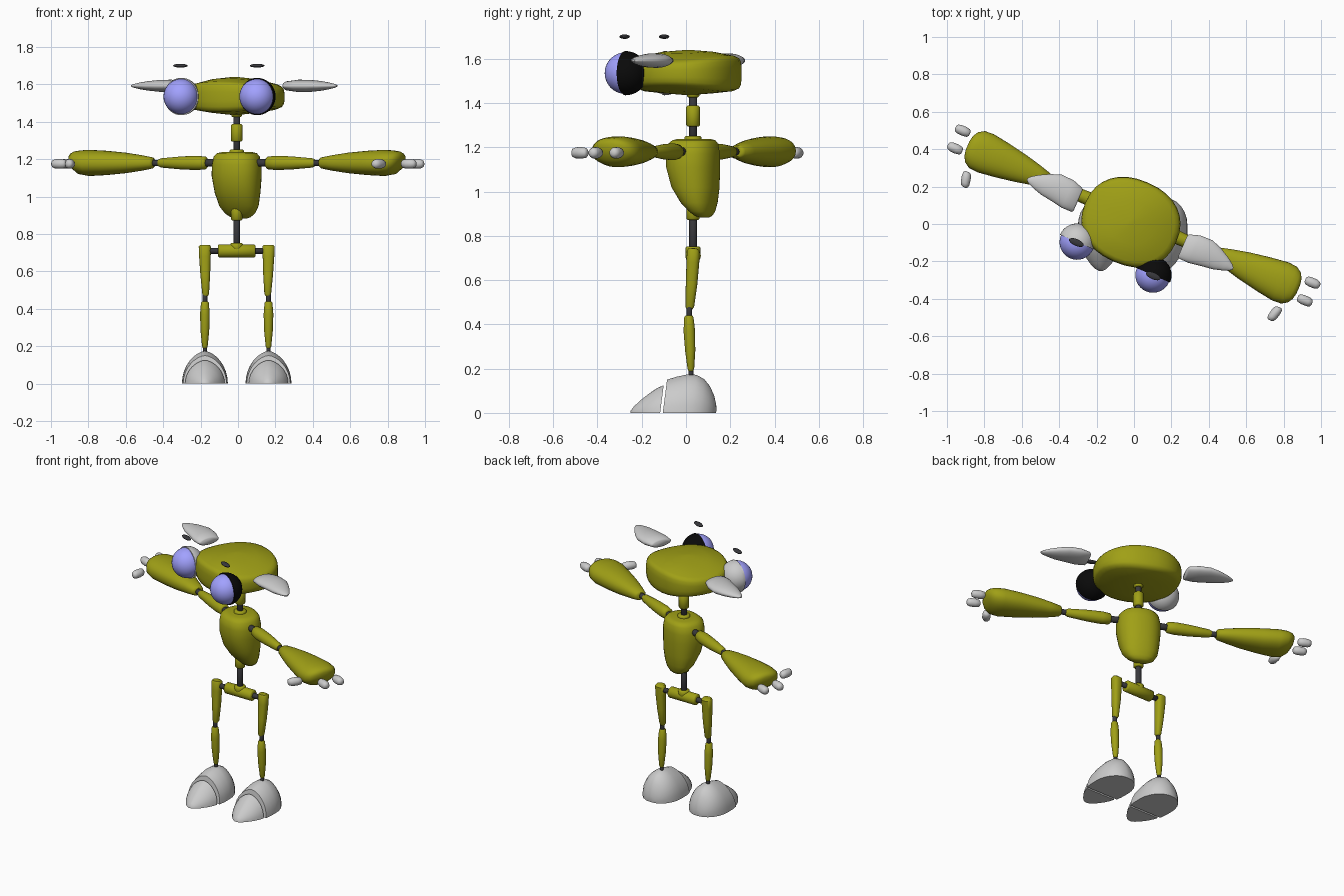
import bpy, bmesh, math
from mathutils import Matrix

if "Cube" in bpy.data.objects:
    bpy.data.objects.remove(bpy.data.objects["Cube"], do_unlink=True)


def material(name, color):
    m = bpy.data.materials.new(name)
    m.use_nodes = True
    m.diffuse_color = color
    m.node_tree.nodes["Principled BSDF"].inputs["Base Color"].default_value = color
    return m


OLIVE = material("olive", (0.35, 0.35, 0.008, 1))
DARK = material("dark_rod", (0.04, 0.04, 0.045, 1))
BLACK = material("black", (0.003, 0.003, 0.003, 1))
LILAC = material("lilac", (0.36, 0.36, 1.0, 1))
GREY = None

# Legs face straight ahead; the upper body is turned about the spine
LEGS = Matrix.Translation((-0.007, 0.025, 0))
BODY = Matrix.Translation((-0.007, 0.032, 0)) @ Matrix.Rotation(math.radians(-23.5), 4, "Z")
SEG = 32
made = []


def finish(name, bm, mat, frame):
    bmesh.ops.recalc_face_normals(bm, faces=bm.faces)
    mesh = bpy.data.meshes.new(name)
    bm.to_mesh(mesh)
    bm.free()
    mesh.transform(frame)
    if mat:
        mesh.materials.append(mat)
    obj = bpy.data.objects.new(name, mesh)
    bpy.context.collection.objects.link(obj)
    made.append(obj)
    return obj


def skin(bm, loops):
    """Bridge successive vertex loops and cap both ends."""
    for a, b in zip(loops, loops[1:]):
        n = len(a)
        for i in range(n):
            j = (i + 1) % n
            bm.faces.new((a[i], a[j], b[j], b[i]))
    bm.faces.new(loops[0])
    bm.faces.new(loops[-1])


def loft(name, rings, axis, mat, frame, power=2.0):
    """Rings are (position, centre a, centre b, radius a, radius b) along an axis."""
    place = {"x": lambda s, a, b: (s, a, b),
             "y": lambda s, a, b: (a, s, b),
             "z": lambda s, a, b: (a, b, s)}[axis]
    bm = bmesh.new()
    loops = []
    for s, ca, cb, ra, rb in rings:
        loop = []
        for i in range(SEG):
            t = math.tau * i / SEG
            c, d = math.cos(t), math.sin(t)
            a = ca + ra * math.copysign(abs(c) ** (2 / power), c)
            b = cb + rb * math.copysign(abs(d) ** (2 / power), d)
            loop.append(bm.verts.new(place(s, a, b)))
        loops.append(loop)
    skin(bm, loops)
    return finish(name, bm, mat, frame)


def rod(name, start, end, r, axis, mat, frame, a=0, b=0, soft=0.006):
    """Cylinder with softened rims."""
    k = soft if end > start else -soft
    steps = ((start, r - soft), (start + k, r), (end - k, r), (end, r - soft))
    return loft(name, [(s, a, b, q, q) for s, q in steps], axis, mat, frame)


def ball(name, centre, size, mat, frame, half=False):
    bm = bmesh.new()
    bmesh.ops.create_uvsphere(bm, u_segments=32, v_segments=20, radius=1)
    if half:
        geom = bm.verts[:] + bm.edges[:] + bm.faces[:]
        bmesh.ops.bisect_plane(bm, geom=geom, plane_co=(0, 0, 0), plane_no=(0, -1, 0),
                               clear_outer=True)
        bmesh.ops.holes_fill(bm, edges=[e for e in bm.edges if e.is_boundary], sides=0)
    shape = Matrix.Translation(centre) @ Matrix.Diagonal((*size, 1))
    return finish(name, bm, mat, frame @ shape)


def foot_part(name, x, sections):
    """Arched slices (y, half width, height), leaning back as they rise."""
    bm = bmesh.new()
    loops = []
    for y, w, h in sections:
        loop = []
        for i in range(SEG // 2 + 1):
            t = math.pi * i / (SEG // 2)
            c, z = math.cos(t), h * math.sin(t)
            loop.append(bm.verts.new((x + w * math.copysign(abs(c) ** 1.2, c), y + 0.13 * z, z)))
        loops.append(loop)
    skin(bm, loops)
    return finish(name, bm, GREY, LEGS)


# Torso, spine and neck
loft("torso", [(1.238, 0, 0.005, 0.08, 0.07), (1.232, 0, 0.004, 0.105, 0.092),
               (1.215, 0, 0, 0.122, 0.108), (1.17, 0, 0, 0.132, 0.115),
               (1.11, 0, 0, 0.133, 0.115), (1.02, 0, 0.012, 0.122, 0.102),
               (0.95, 0, 0.03, 0.108, 0.074), (0.91, 0, 0.044, 0.084, 0.05),
               (0.89, 0, 0.052, 0.056, 0.032), (0.882, 0, 0.055, 0.03, 0.015)],
     "z", OLIVE, BODY, 2.3)
rod("collar", 1.22, 1.252, 0.038, "z", OLIVE, BODY)
rod("neck_rod", 1.23, 1.46, 0.018, "z", DARK, BODY)
rod("neck_sleeve", 1.294, 1.388, 0.031, "z", OLIVE, BODY)
rod("neck_socket", 1.425, 1.47, 0.028, "z", OLIVE, BODY)
rod("waist_socket", 0.872, 0.95, 0.03, "z", OLIVE, BODY)
rod("spine_rod", 0.72, 0.9, 0.018, "z", DARK, BODY)

# Head: a soft disc, thinner toward its sides
head = loft("head", [(z, 0, -0.024, 0.265 * s, 0.23 * s) for z, s in (
    (1.436, 0.05), (1.444, 0.5), (1.452, 0.85), (1.462, 0.95), (1.48, 0.985), (1.51, 1),
    (1.56, 1), (1.59, 0.985), (1.607, 0.95), (1.615, 0.88), (1.632, 0.5), (1.64, 0.05))],
    "z", OLIVE, BODY, 2.25)
inverse = BODY.inverted()
for v in head.data.vertices:
    u = (inverse @ v.co).x / 0.265
    v.co.z = 1.53 + (v.co.z - 1.53) * (1 - 0.35 * u * u)

# Pelvis
rod("pelvis", -0.1, 0.1, 0.035, "x", OLIVE, LEGS, 0.007, 0.71)
rod("pelvis_socket", 0.71, 0.752, 0.034, "z", OLIVE, LEGS, 0, 0.007)
rod("hip_rod", -0.15, 0.15, 0.016, "x", DARK, LEGS, 0.007, 0.71)

for side, label in ((1, "left"), (-1, "right")):
    # Arm
    rod(label + "_shoulder_rod", side * 0.08, side * 0.2, 0.02, "x", DARK, BODY, 0, 1.18)
    loft(label + "_upper_arm", [(side * s, 0, 1.18, r, r) for s, r in (
        (0.175, 0.026), (0.183, 0.034), (0.23, 0.038), (0.32, 0.035), (0.44, 0.025),
        (0.455, 0.018))], "x", OLIVE, BODY)
    rod(label + "_elbow_rod", side * 0.43, side * 0.51, 0.017, "x", DARK, BODY, 0, 1.18)
    loft(label + "_forearm", [(side * s, 0.004, z, a, b) for s, z, a, b in (
        (0.485, 1.18, 0.026, 0.022), (0.495, 1.18, 0.038, 0.03), (0.56, 1.18, 0.056, 0.042),
        (0.65, 1.18, 0.077, 0.055), (0.76, 1.18, 0.097, 0.065), (0.86, 1.18, 0.111, 0.07),
        (0.91, 1.183, 0.107, 0.064), (0.94, 1.192, 0.088, 0.05),
        (0.957, 1.202, 0.06, 0.032), (0.964, 1.206, 0.025, 0.014))], "x", OLIVE, BODY, 2.2)

    # Hand: two fingers and a forward thumb
    tip = ((-0.042, 0.012), (-0.034, 0.022), (-0.01, 0.026), (0.02, 0.025),
           (0.036, 0.019), (0.042, 0.008))
    for name, v in (("back_finger", 0.066), ("front_finger", -0.037)):
        loft(f"{label}_{name}", [(side * (1.02 + s), v, 1.175, r, r) for s, r in tip],
             "x", GREY, BODY)
    loft(label + "_thumb", [(-0.167 - s, side * (0.9 - 0.2 * s), 1.175, r, r) for s, r in tip],
         "y", GREY, BODY)

    # Eye with a hooded back shell and a floating brow
    ball(label + "_eyeball", (side * 0.221, -0.237, 1.535), (0.094,) * 3, LILAC, BODY)
    ball(label + "_eye_shell", (side * 0.221, -0.237, 1.535), (0.1,) * 3,
         BLACK if side > 0 else GREY, BODY, half=True)
    ball(label + "_brow", (side * 0.224, -0.24, 1.70), (0.042, 0.018, 0.01), DARK, BODY)

    # Ear
    loft(label + "_ear", [(side * s, v, 1.592, a, b) for s, v, a, b in (
        (0.305, -0.03, 0.06, 0.018), (0.312, -0.03, 0.07, 0.025), (0.37, -0.021, 0.08, 0.033),
        (0.44, -0.014, 0.075, 0.032), (0.5, -0.021, 0.06, 0.026), (0.55, -0.027, 0.039, 0.018),
        (0.585, -0.032, 0.02, 0.01), (0.6, -0.034, 0.006, 0.004))], "x", GREY, BODY)

    # Leg
    x = side * 0.17
    loft(label + "_thigh", [(z, x - side * d, y, a, b) for z, d, y, a, b in (
        (0.742, 0, 0.005, 0.026, 0.02), (0.732, 0, 0.008, 0.033, 0.029),
        (0.68, 0, 0.006, 0.031, 0.029), (0.58, 0.002, 0, 0.026, 0.026),
        (0.48, 0.004, -0.008, 0.018, 0.02), (0.468, 0.004, -0.009, 0.012, 0.013))],
        "z", OLIVE, LEGS, 2.4)
    rod(label + "_knee_rod", 0.42, 0.5, 0.013, "z", DARK, LEGS, x, -0.01)
    loft(label + "_shin", [(z, x, y, r, r) for z, y, r in (
        (0.44, -0.012, 0.015), (0.432, -0.012, 0.021), (0.37, -0.01, 0.026),
        (0.28, -0.006, 0.023), (0.2, -0.003, 0.015), (0.188, -0.003, 0.01))], "z", OLIVE, LEGS)
    rod(label + "_ankle_rod", 0.15, 0.2, 0.011, "z", DARK, LEGS, x, -0.003)

    # Foot
    foot_part(label + "_heel", x, (
        (-0.13, 0.116, 0.15), (-0.09, 0.122, 0.163), (-0.04, 0.123, 0.174), (0, 0.12, 0.172),
        (0.038, 0.108, 0.152), (0.068, 0.09, 0.12), (0.092, 0.065, 0.078),
        (0.106, 0.038, 0.04), (0.111, 0.015, 0.015)))
    foot_part(label + "_toe", x, (
        (-0.142, 0.106, 0.125), (-0.17, 0.098, 0.112), (-0.205, 0.08, 0.086),
        (-0.24, 0.055, 0.055), (-0.265, 0.03, 0.028), (-0.276, 0.01, 0.01)))

# Smooth shading with crisp edges kept
bpy.ops.object.select_all(action="DESELECT")
for obj in made:
    obj.select_set(True)
bpy.context.view_layer.objects.active = made[0]
bpy.ops.object.shade_smooth_by_angle(angle=math.radians(50))
